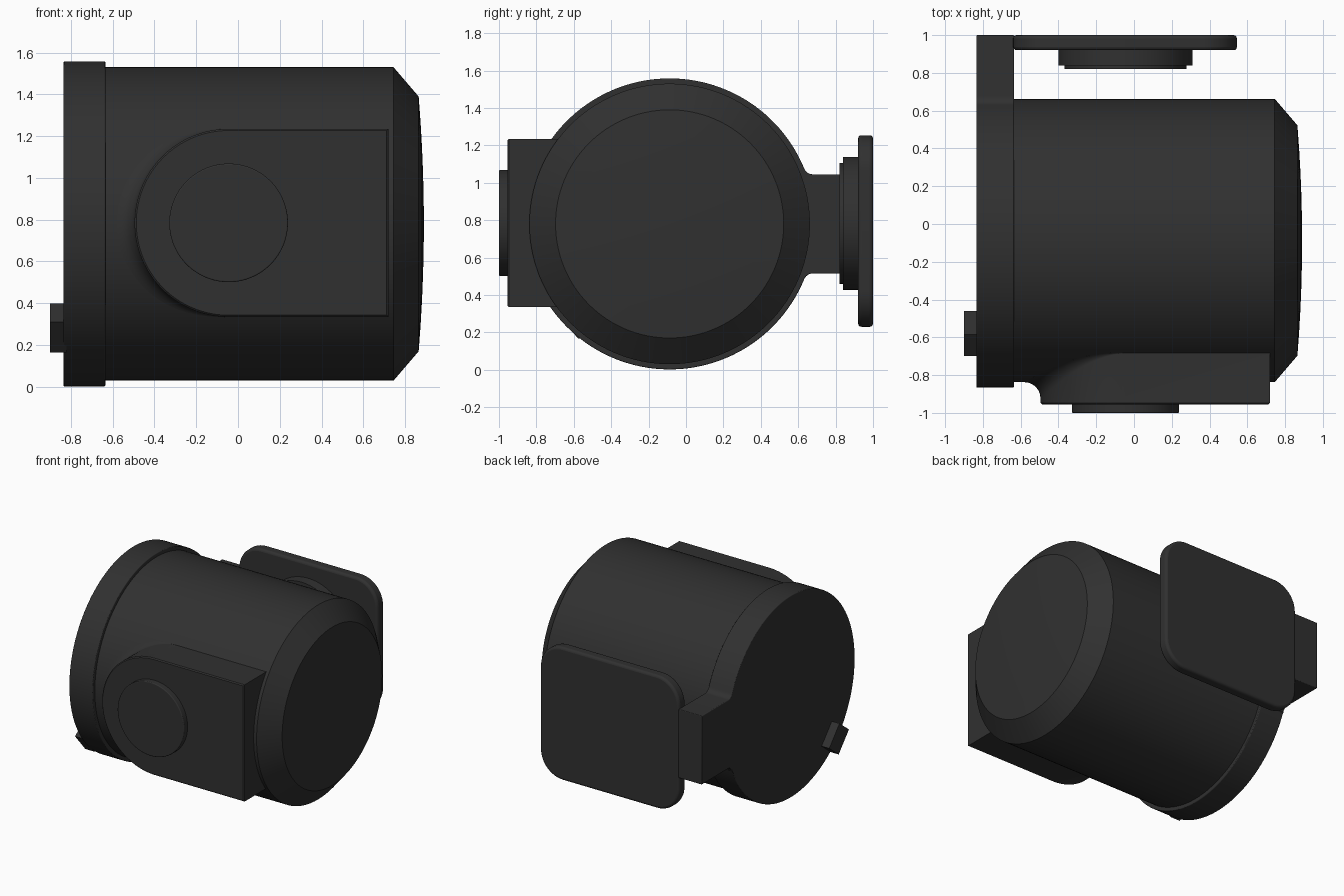
import bpy, bmesh
from math import sin, cos, pi, sqrt, atan2, radians

if "Cube" in bpy.data.objects:
    bpy.data.objects.remove(bpy.data.objects["Cube"])

YC, ZC, R = -0.0875, 0.78, 0.75   # axis of the main drum and its radius

mat = bpy.data.materials.new("dark_plastic")
mat.diffuse_color = (0.03, 0.03, 0.03, 1)
mat.use_nodes = True
mat.node_tree.nodes["Principled BSDF"].inputs["Base Color"].default_value = mat.diffuse_color


def loft(name, rings, bevel=0.0, angle=35):
    """Skin a list of equal-length point rings and cap both ends."""
    bm = bmesh.new()
    vs = [[bm.verts.new(p) for p in ring] for ring in rings]
    n = len(vs[0])
    for a, b in zip(vs, vs[1:]):
        for i in range(n):
            j = (i + 1) % n
            bm.faces.new((a[i], a[j], b[j], b[i]))
    bm.faces.new(vs[0])
    bm.faces.new(vs[-1])
    bmesh.ops.recalc_face_normals(bm, faces=bm.faces)
    me = bpy.data.meshes.new(name)
    bm.to_mesh(me)
    bm.free()
    ob = bpy.data.objects.new(name, me)
    bpy.context.collection.objects.link(ob)
    me.materials.append(mat)
    if bevel:
        m = ob.modifiers.new("bevel", 'BEVEL')
        m.width, m.segments, m.limit_method = bevel, 3, 'ANGLE'
        m.angle_limit = radians(40)
    bpy.ops.object.select_all(action='DESELECT')
    ob.select_set(True)
    bpy.context.view_layer.objects.active = ob
    bpy.ops.object.shade_smooth_by_angle(angle=radians(angle))
    return ob


def arc(cx, cy, r, a0, a1, n):
    return [(cx + r * cos(a0 + (a1 - a0) * i / n), cy + r * sin(a0 + (a1 - a0) * i / n))
            for i in range(n + 1)]


def circle(cx, cy, r, n=96):
    return arc(cx, cy, r, 0, 2 * pi, n)[:-1]


def prism_x(name, pts, x0, x1, bevel=0.0):
    return loft(name, [[(x, a, b) for a, b in pts] for x in (x0, x1)], bevel)


def prism_y(name, pts, y0, y1, bevel=0.0):
    return loft(name, [[(a, y, b) for a, b in pts] for y in (y0, y1)], bevel)


# Drum with chamfered, slightly domed end
profile = [(-0.66, R), (0.745, R), (0.865, 0.61)]
profile += [(0.89 - 0.025 * t * t, 0.61 * t) for t in (0.8, 0.6, 0.4, 0.2, 0.03)]
loft("drum", [[(x, a, b) for a, b in circle(YC, ZC, r, 128)] for x, r in profile], angle=20)

# Rear flange with the arm tab blended into its rim
FR, H, F = 0.778, 0.265, 0.05
fy = sqrt((FR + F) ** 2 - (H + F) ** 2)
t = atan2(H + F, fy)
outline = arc(YC, ZC, FR, t, 2 * pi - t, 120)
outline += arc(YC + fy, ZC - H - F, F, pi - t, pi / 2, 6)
outline += [(1.0, ZC - H), (1.0, ZC + H)]
outline += arc(YC + fy, ZC + H + F, F, -pi / 2, -pi + t, 6)[:-1]
prism_x("flange_and_arm", outline, -0.835, -0.635, 0.008)

# Rounded side plate
px0, px1, pz0, pz1, pr = -0.64, 0.545, 0.23, 1.254, 0.19
plate = []
for k, (cx, cz) in enumerate([(px1 - pr, pz1 - pr), (px0 + pr, pz1 - pr),
                              (px0 + pr, pz0 + pr), (px1 - pr, pz0 + pr)]):
    plate += arc(cx, cz, pr, k * pi / 2, (k + 1) * pi / 2, 12)
prism_y("side_plate", plate, 0.92, 1.0, 0.018)

# Stepped pad on the inner face of the plate
prism_y("pad_base", circle(-0.045, 0.783, 0.356), 0.84, 0.93)
prism_y("pad_face", circle(-0.045, 0.783, 0.323), 0.82, 0.85)

# Front boss: D-shaped, with a fillet onto the drum at its round end
BX, BZ, BR, BE, BY = -0.045, 0.785, 0.45, 0.72, -0.955
base = [(p, (cos(a), sin(a))) for p, a in
        zip(arc(BX, BZ, BR, pi / 2, 1.5 * pi, 64), [pi / 2 + pi * i / 64 for i in range(65)])]
base += [((BE, BZ - BR), (1, -1)), ((BE, BZ + BR), (1, 1))]


def boss_ring(a):
    ring = []
    for (x, z), (nx, nz) in base:
        f = 0.085 * max(0.0, -nx) ** 1.5
        o = f * (1 - sin(a))
        x, z = x + nx * o, z + nz * o
        surf = YC - sqrt(R * R - (z - ZC) ** 2)
        ring.append((x, max(surf - f * (1 - cos(a)), BY + 0.02), z))
    return ring


def offset_ring(y, o):
    return [(x - nx * o, y, z - nz * o) for (x, z), (nx, nz) in base]


rings = [offset_ring(-0.5, 0.0)] + [boss_ring(pi / 2 * i / 6) for i in range(7)]
rings += [offset_ring(BY + 0.008, 0.0), offset_ring(BY, 0.008)]
loft("front_boss", rings)

# Round button on the boss
prism_y("front_button", circle(-0.045, 0.785, 0.284), -1.0, -0.94, 0.006)

# Small slanted lug on the back
prism_x("rear_lug", [(-0.70, 0.31), (-0.585, 0.40), (-0.46, 0.255), (-0.575, 0.165)],
        -0.90, -0.82)
